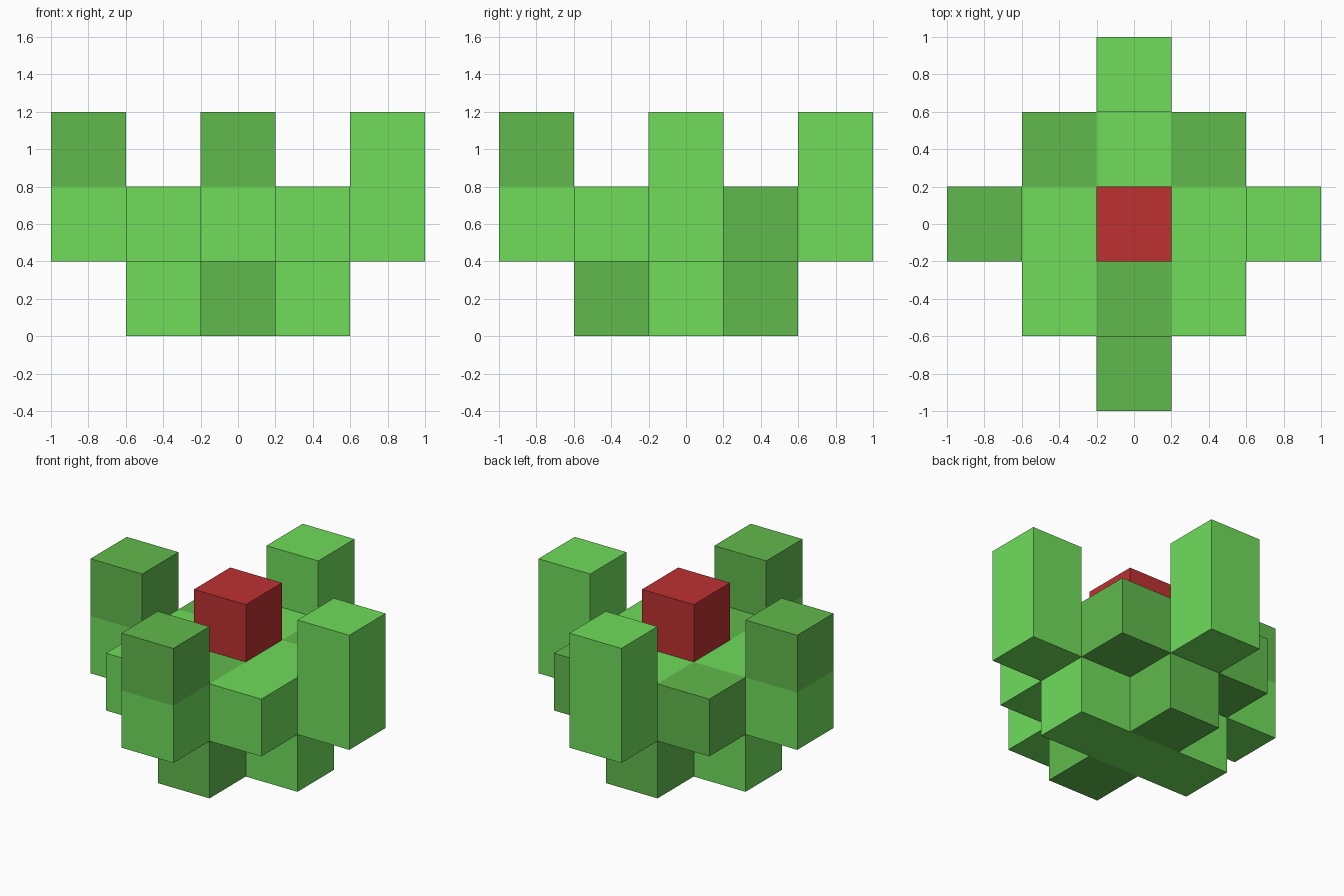
import bpy, bmesh
from mathutils import Matrix, Vector

SIZE = 0.4  # edge of one block

old = bpy.data.objects.get("Cube")
if old:
    bpy.data.objects.remove(old, do_unlink=True)


def material(name, rgb):
    m = bpy.data.materials.new(name)
    m.use_nodes = True
    m.diffuse_color = (*rgb, 1)
    m.node_tree.nodes["Principled BSDF"].inputs["Base Color"].default_value = (*rgb, 1)
    return m


MATS = [
    material("light green", (0.16, 0.72, 0.105)),
    material("dark green", (0.12, 0.49, 0.074)),
    material("red", (0.51, 0.031, 0.032)),
]
LIGHT, DARK, RED = range(3)

# Each part is a set of block cells (x, y, level) with a colour
parts = {
    # cross-shaped foot
    "base_cross": {(x, y, 0): DARK if y else LIGHT
                   for x in (-1, 0, 1) for y in (-1, 0, 1) if not (x and y)},
    # square middle layer
    "leaf_body": {(x, y, 1): DARK if (x, y) in ((-1, 1), (1, 1), (0, -1)) else LIGHT
                  for x in (-1, 0, 1) for y in (-1, 0, 1)},
    # flower block on top
    "flower_centre": {(0, 0, 2): RED},
}
# upright leaves, two blocks tall
for name, x, y, tip in (("front_leaf", 0, -2, DARK), ("back_leaf", 0, 2, LIGHT),
                        ("right_leaf", -2, 0, DARK), ("left_leaf", 2, 0, LIGHT)):
    parts[name] = {(x, y, 1): LIGHT, (x, y, 2): tip}

occupied = {cell for cells in parts.values() for cell in cells}


def build(name, cells):
    """Make blocks, keeping only the faces on the outside of the model."""
    bm = bmesh.new()
    for cell, colour in cells.items():
        centre = Vector(cell) * SIZE + Vector((0, 0, SIZE / 2))
        verts = bmesh.ops.create_cube(bm, size=SIZE, matrix=Matrix.Translation(centre))["verts"]
        hidden = []
        for f in {f for v in verts for f in v.link_faces}:
            f.material_index = colour
            f.normal_update()
            if tuple(c + round(n) for c, n in zip(cell, f.normal)) in occupied:
                hidden.append(f)
        bmesh.ops.delete(bm, geom=hidden, context="FACES")
    bmesh.ops.remove_doubles(bm, verts=bm.verts[:], dist=0.001)
    mesh = bpy.data.meshes.new(name)
    for m in MATS:
        mesh.materials.append(m)
    bm.to_mesh(mesh)
    bm.free()
    bpy.context.collection.objects.link(bpy.data.objects.new(name, mesh))


for part_name, part_cells in parts.items():
    build(part_name, part_cells)
